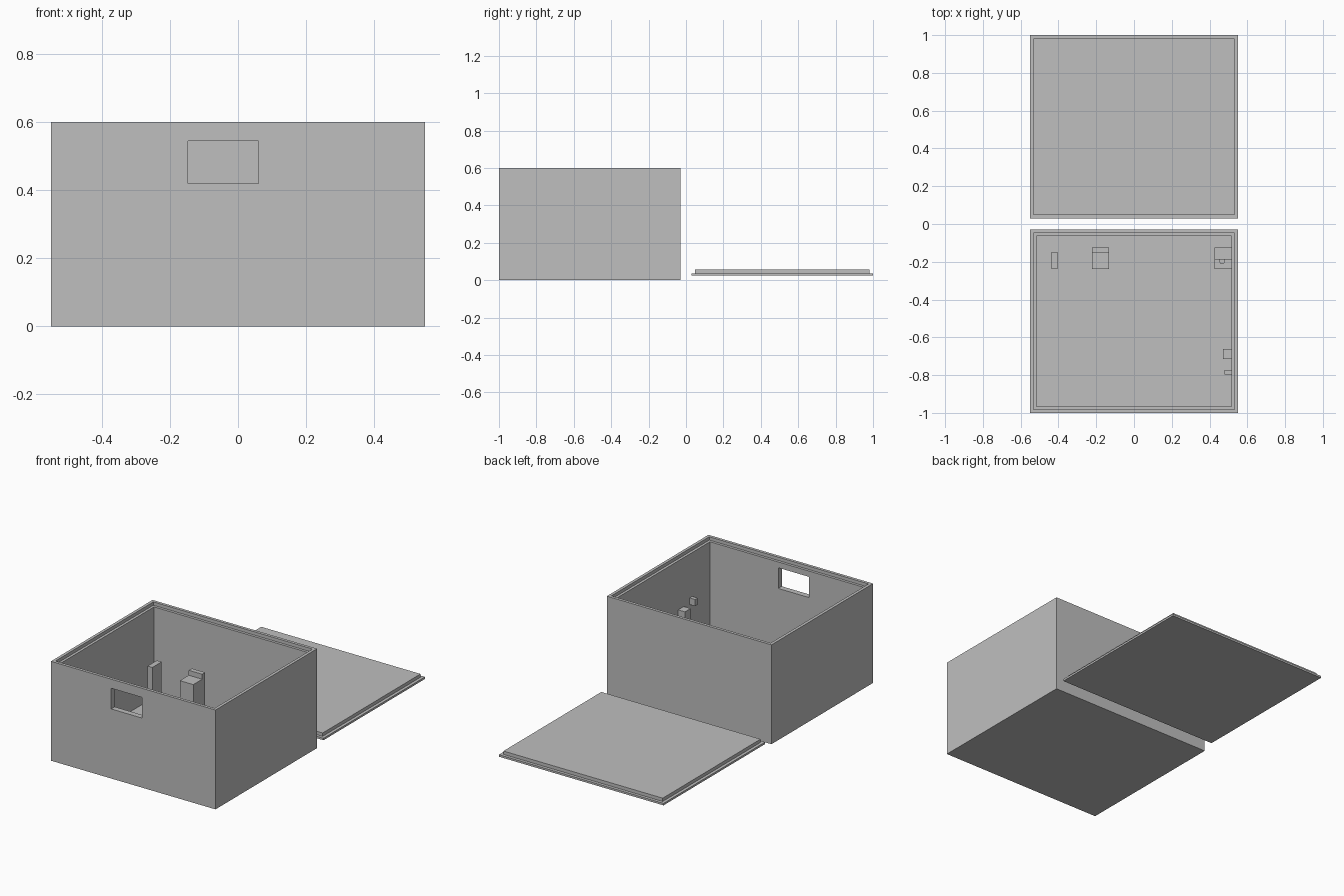
import bpy
import math

cube = bpy.data.objects.get("Cube")
if cube:
    bpy.data.objects.remove(cube, do_unlink=True)

grey = bpy.data.materials.new("plain grey")
grey.use_nodes = True
colour = (0.52, 0.52, 0.52, 1)
grey.diffuse_color = colour
grey.node_tree.nodes["Principled BSDF"].inputs["Base Color"].default_value = colour


def block(name, x, y, z):
    """Box from (low, high) ranges on each axis."""
    bpy.ops.mesh.primitive_cube_add(size=1, location=[sum(r) / 2 for r in (x, y, z)])
    ob = bpy.context.object
    ob.name = name
    ob.scale = [r[1] - r[0] for r in (x, y, z)]
    bpy.ops.object.transform_apply(location=True, rotation=True, scale=True)
    ob.data.materials.append(grey)
    return ob


def boolean(target, tool, operation):
    """Apply a boolean and remove the tool."""
    mod = target.modifiers.new("boolean", "BOOLEAN")
    mod.object = tool
    mod.operation = operation
    mod.solver = "EXACT"
    bpy.context.view_layer.objects.active = target
    bpy.ops.object.modifier_apply(modifier=mod.name)
    bpy.data.objects.remove(tool, do_unlink=True)


# Overall footprint and wall steps
HALF, NEAR, FAR, TOP = 0.55, 0.03, 1.0, 0.6
LIP, WALL, FLOOR = 0.018, 0.034, 0.034


def inset(d):
    return (-HALF + d, HALF - d), (-FAR + d, -NEAR - d)


# Box: hollow, with a ledge for the lid and a window in the front wall
box = block("box_body", *inset(0), (0, TOP))
boolean(box, block("cavity", *inset(WALL), (FLOOR, 0.7)), "DIFFERENCE")
boolean(box, block("lid_ledge", *inset(LIP), (TOP - 0.02, 0.7)), "DIFFERENCE")
boolean(box, block("window", (-0.147, 0.06), (-1.1, -0.9), (0.42, 0.545)), "DIFFERENCE")

# Lid: flat plate with a raised panel that fits the ledge
lid = block("lid", (-HALF, HALF), (NEAR, FAR), (0.024, 0.036))
panel = block("lid_panel", (-HALF + LIP, HALF - LIP), (NEAR + LIP, FAR - LIP), (0.03, 0.056))
boolean(lid, panel, "UNION")

# Inner supports: a thin post and two stepped posts
side = HALF - WALL
block("thin_post", (-0.438, -0.406), (-0.238, -0.148), (FLOOR, 0.31))
for name, x, step in (("middle", (-0.222, -0.132), -0.153), ("side", (0.427, side), -0.188)):
    post = block(name + "_post", x, (-0.238, -0.124), (FLOOR, 0.28))
    back = block("post_back", x, (step, -0.124), (0.1, 0.31))
    boolean(post, back, "UNION")

# Small round peg on the side post
bpy.ops.mesh.primitive_cylinder_add(vertices=24, radius=0.016, depth=0.03,
                                    location=(0.467, -0.196, 0.285))
peg = bpy.context.object
peg.name = "peg"
peg.data.materials.append(grey)
bpy.ops.object.shade_smooth_by_angle(angle=math.radians(30))

# Holders on the side wall
block("wall_post", (0.47, side), (-0.715, -0.662), (FLOOR, 0.285))
block("wall_tab", (0.48, side), (-0.796, -0.772), (0.275, 0.315))
